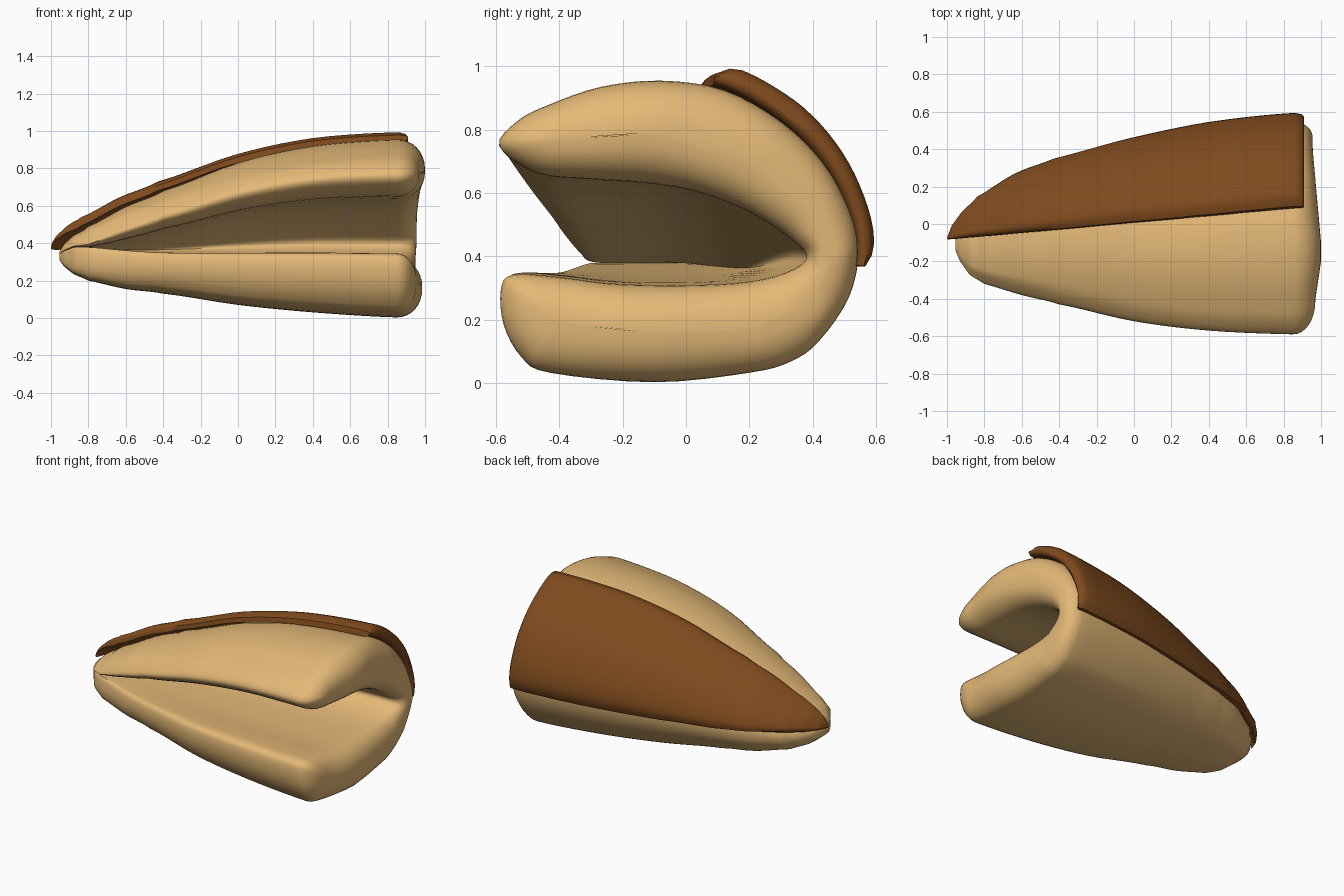
import bpy, bmesh, math
from mathutils import Vector as V

if "Cube" in bpy.data.objects:
    bpy.data.objects.remove(bpy.data.objects["Cube"])


def material(name, rgb):
    m = bpy.data.materials.new(name)
    m.diffuse_color = (*rgb, 1)
    m.use_nodes = True
    m.node_tree.nodes["Principled BSDF"].inputs["Base Color"].default_value = m.diffuse_color
    return m


def catmull(a, b, c, d, t):
    return 0.5 * (2 * b + (c - a) * t + (2 * a - 5 * b + 4 * c - d) * t * t
                  + (3 * b - a - 3 * c + d) * t ** 3)


def loft(name, rings, mat):
    """Skin a list of equal closed rings and cap both ends."""
    bm = bmesh.new()
    vs = [[bm.verts.new(p) for p in r] for r in rings]
    n = len(rings[0])
    for a, b in zip(vs, vs[1:]):
        for i in range(n):
            j = (i + 1) % n
            bm.faces.new((a[i], a[j], b[j], b[i]))
    bm.faces.new(vs[0])
    bm.faces.new(vs[-1])
    bmesh.ops.remove_doubles(bm, verts=bm.verts, dist=1e-5)
    bmesh.ops.recalc_face_normals(bm, faces=bm.faces)
    me = bpy.data.meshes.new(name)
    bm.to_mesh(me)
    bm.free()
    ob = bpy.data.objects.new(name, me)
    bpy.context.collection.objects.link(ob)
    me.materials.append(mat)
    for p in me.polygons:
        p.use_smooth = True
    return ob


# C-shaped profile at the wide end: (y, z, how far it closes toward the slit)
OUTER = [(-.59, .75, .7), (-.53, .83, .3), (-.43, .88, 0), (-.27, .935, 0), (-.08, .955, 0),
         (.12, .925, 0), (.3, .825, 0), (.43, .7, 0), (.515, .55, 0), (.545, .42, 0),
         (.515, .27, 0), (.42, .13, 0), (.33, .065, 0), (.2, .03, 0), (-.1, 0, 0),
         (-.43, .03, 0), (-.52, .08, 0), (-.575, .18, .1), (-.585, .29, .4)]
INNER = [(-.55, .34, 1), (-.42, .335, 1), (-.2, .31, 1), (.1, .31, 1), (.28, .335, 1),
         (.38, .39, 1), (.33, .455, 1), (.2, .54, 1), (.05, .6, 1), (-.1, .63, 1),
         (-.3, .645, 1), (-.47, .665, 1)]
SPINE = [(-.4, .77), (-.1, .79), (.2, .7), (.4, .54), (.46, .4), (.4, .25), (.2, .17), (-.1, .16), (-.4, .19)]
# Along the length: x, front y, back y, bottom z, top z, cavity openness
ST = [(-.955, -.14, -.08, .31, .355, .02), (-.93, -.2, -.01, .275, .395, .02),
      (-.88, -.27, .06, .235, .44, .02), (-.8, -.32, .14, .2, .49, .02),
      (-.6, -.38, .25, .155, .595, .28), (-.4, -.43, .32, .13, .68, .58),
      (0, -.52, .42, .07, .83, .87), (.4, -.57, .5, .03, .92, 1), (.85, -.59, .545, .003, .955, 1)]

SUB = 4
prof = [V(p) for p in OUTER + INNER]
N = len(prof)
loop = [catmull(prof[i - 1], prof[i], prof[(i + 1) % N], prof[(i + 2) % N], k / SUB)
        for i in range(N) for k in range(SUB)]
N_OUT = (len(OUTER) - 1) * SUB + 1


def stations(steps):
    for i in range(len(ST) - 1):
        q = [ST[max(0, min(len(ST) - 1, i + k))] for k in (-1, 0, 1, 2)]
        for k in range(steps):
            t = k / steps
            mid = [catmull(a, b, c, d, t) for a, b, c, d in zip(*q)]
            # x is linear and end rings stay monotonic
            yield [q[1][0] + (q[2][0] - q[1][0]) * t] + (
                mid[1:] if i > 1 else [b + (c - b) * t for b, c in zip(q[1][1:], q[2][1:])])
    yield list(ST[-1])


def section(s):
    x, yf, yb, zb, zt, c = s
    pts = []
    for y, z, w in loop:
        yy = yf + (y + .59) / 1.135 * (yb - yf)
        zz = zb + z / .955 * (zt - zb)
        slit = min(max(.38, zb + .4 * (zt - zb)), zb + .7 * (zt - zb))
        # the upper lip opens sooner than the lower one
        opened = max(0, min(1, c - .02)) ** .4 if z > .4 else c
        zz += (slit - zz) * (1 - opened) * max(0, min(1, w))
        pts.append(V((x, yy, zz)))
    return pts


def nearest_spine(y, z):
    p, best = V((y, z)), None
    for a, b in zip(SPINE, SPINE[1:]):
        a, b = V(a), V(b)
        t = max(0, min(1, (p - a).dot(b - a) / (b - a).length_squared))
        q = a.lerp(b, t)
        if best is None or (p - q).length < (p - best).length:
            best = q
    return best


# Folded shell, with a rounded rim on the open end
rings = [section(s) for s in stations(5)]
base = rings[-1]
for k in range(1, 9):
    a = math.pi / 2 * k / 8
    ca = max(0.0, math.cos(a))
    r = []
    for p in base:
        q = nearest_spine(p.y, p.z)  # 2D point: (y, z)
        depth = .15 - .045 * max(0, min(1, (q.x + .1) / .5)) - .015 * max(0, min(1, (.4 - q.y) / .2))
        depth -= .03 * max(0, min(1, (-.2 - q.x) / .2))
        yz = q.lerp(V((p.y, p.z)), max(.01, ca ** .9))
        r.append(V((.85 + depth * math.sin(a), yz.x, yz.y)))
    rings.append(r)
loft("folded_shell", rings, material("tan", (.78, .485, .185)))


# Curved plate following the upper back of the shell
M = 24


def resample(pts, m):
    d = [0]
    for a, b in zip(pts, pts[1:]):
        d.append(d[-1] + (b - a).length)
    out, i = [], 0
    for k in range(m):
        t = d[-1] * k / (m - 1)
        while i < len(d) - 2 and d[i + 1] < t:
            i += 1
        out.append(pts[i].lerp(pts[i + 1], (t - d[i]) / max(1e-9, d[i + 1] - d[i])))
    return out


def plate_ring(s, thin=1.0, x=None):
    x_plate = -1 + (s[0] + .955) / 1.805 * 1.86
    y0 = .005 + .09 * x_plate
    z0 = min(.37, s[3] + .6 * (s[4] - s[3]))
    dense = resample(section(s)[2 * SUB:N_OUT], 1500)
    arc = [p for p in dense if p.y >= y0 and p.z >= z0]
    if len(arc) < 2:
        arc = dense[560:750]
    arc = resample(arc, M)
    size = min(1, .3 + (x_plate + 1) * 6) * (.65 + .35 * (x_plate + 1) / 1.86)
    top, low = [], []
    for i, p in enumerate(arc):
        t = arc[min(i + 1, M - 1)] - arc[max(i - 1, 0)]
        n = V((0, -t.z, t.y)).normalized()
        if n.z + n.y < 0:
            n = -n
        # thicker toward the top, with rounded long edges
        off = size * (.046 + .034 * min(1, 1.5 * (1 - i / (M - 1))))
        edge = min(i, M - 1 - i)
        h = off * (.55, .88)[edge] if edge < 2 else off
        mid = off * .4
        px = x_plate if x is None else x
        for lst, o in ((top, h), (low, .005 - .015 * i / (M - 1))):
            q = p + n * (mid + (o - mid) * thin)
            lst.append(V((px, q.y, q.z + .37 - z0)))
    return top + low[::-1]


sts = list(stations(5))
plates = [plate_ring(sts[0], .2, -1.0)] + [plate_ring(s) for s in sts[1:]]
plates += [plate_ring(sts[-1], .75, .895), plate_ring(sts[-1], .25, .91)]
loft("back_plate", plates, material("brown", (.215, .07, .013)))

for ob in bpy.context.collection.objects:
    ob.select_set(True)
    bpy.context.view_layer.objects.active = ob
bpy.ops.object.shade_smooth_by_angle(angle=math.radians(50))
